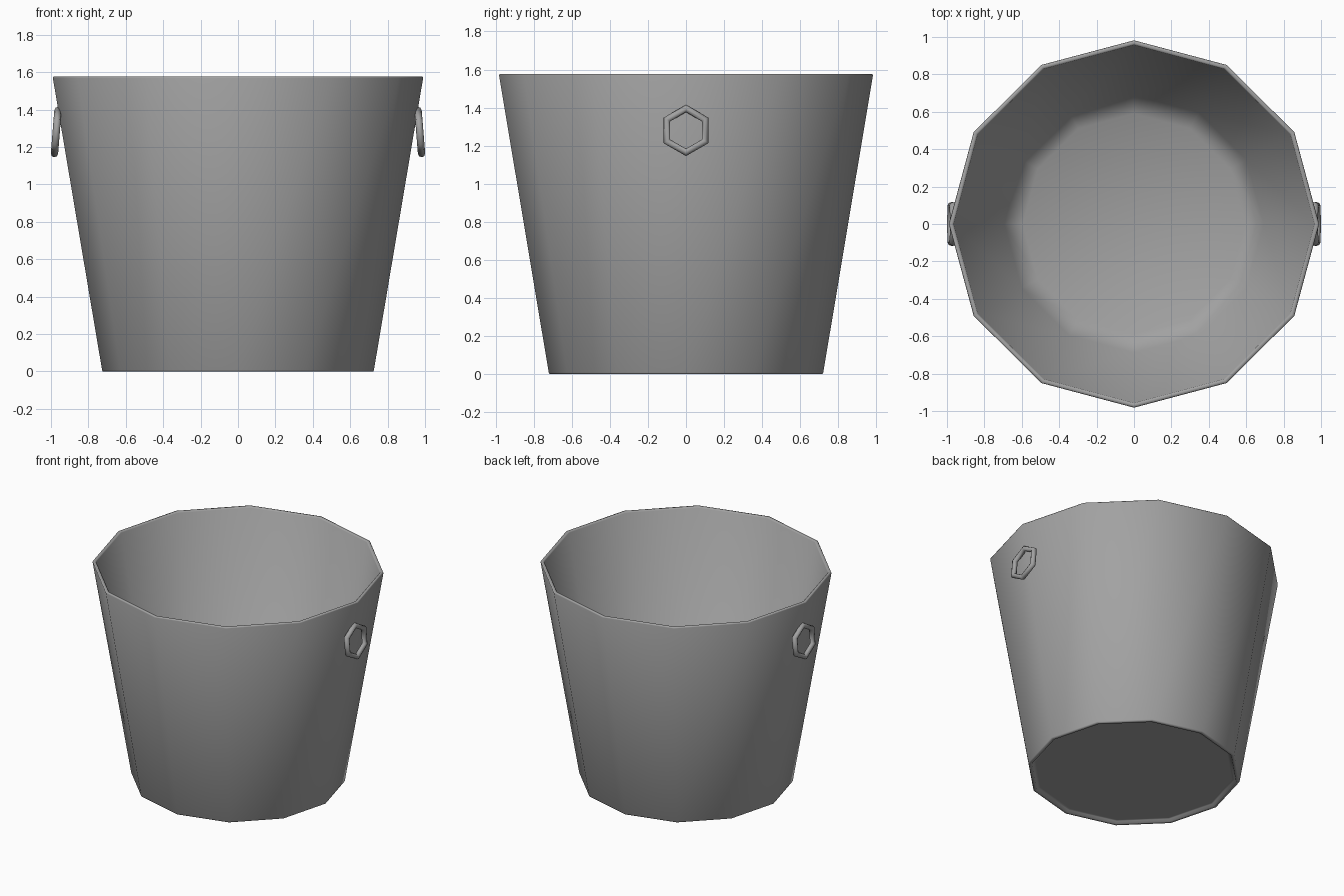
import bpy, bmesh, math

if "Cube" in bpy.data.objects:
    bpy.data.objects.remove(bpy.data.objects["Cube"])

SIDES = 12

# Dark grey metal
metal = bpy.data.materials.new("grey_metal")
metal.diffuse_color = (0.36, 0.36, 0.36, 1)
metal.use_nodes = True
metal.node_tree.nodes["Principled BSDF"].inputs["Base Color"].default_value = metal.diffuse_color


def lathe(name, profile):
    """Revolve (radius, z) points around z; caps close both ends."""
    bm = bmesh.new()
    rings = [[bm.verts.new((1.008 * r * math.cos(2 * math.pi * i / SIDES),
                            r * math.sin(2 * math.pi * i / SIDES), z))
              for i in range(SIDES)] for r, z in profile]
    for a, b in zip(rings, rings[1:]):
        for i in range(SIDES):
            j = (i + 1) % SIDES
            bm.faces.new((a[i], a[j], b[j], b[i]))
    bm.faces.new(rings[0][::-1])
    bm.faces.new(rings[-1])
    bmesh.ops.recalc_face_normals(bm, faces=bm.faces)
    mesh = bpy.data.meshes.new(name)
    bm.to_mesh(mesh)
    bm.free()
    obj = bpy.data.objects.new(name, mesh)
    bpy.context.collection.objects.link(obj)
    return obj


def finish(obj, angle):
    obj.data.materials.append(metal)
    bpy.ops.object.select_all(action='DESELECT')
    obj.select_set(True)
    bpy.context.view_layer.objects.active = obj
    bpy.ops.object.shade_smooth_by_angle(angle=math.radians(angle))


# Tapered bucket: recessed base, foot lip, outer wall, thin rim,
# inner wall, sloped corner, floor
bucket = lathe("bucket", [
    (0.67, 0.02), (0.69, 0.02), (0.698, 0.002), (0.717, 0.002),
    (0.721, 0.01), (0.982, 1.571), (0.979, 1.578), (0.963, 1.578),
    (0.957, 1.571), (0.688, 0.09), (0.59, 0.04)])
finish(bucket, 180)
bucket.location.z = -0.002

# Hexagonal ring handles, hanging slightly outward at the bottom
for side, label in ((1, "right"), (-1, "left")):
    bpy.ops.mesh.primitive_torus_add(
        major_segments=6, minor_segments=8, major_radius=0.1155,
        minor_radius=0.0195, location=(side * 0.972, 0, 1.28),
        rotation=(0, math.pi / 2 - side * 0.08, 0))
    ring = bpy.context.object
    ring.name = label + "_ring_handle"
    finish(ring, 180)
